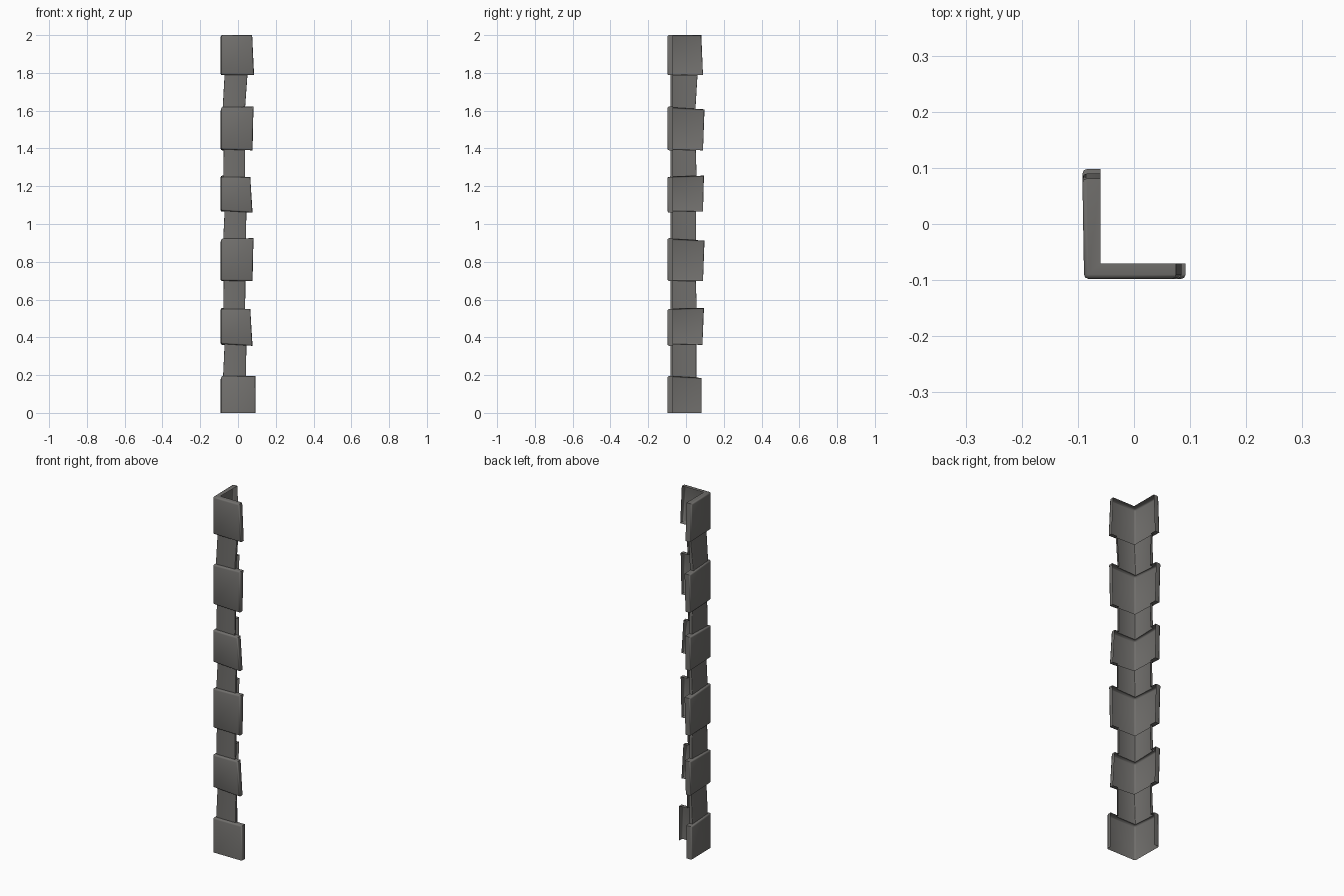
import bpy, bmesh, math

if "Cube" in bpy.data.objects:
    bpy.data.objects.remove(bpy.data.objects["Cube"])

stone = bpy.data.materials.new("dark grey stone")
stone.diffuse_color = (0.165, 0.160, 0.152, 1)
stone.use_nodes = True
stone.node_tree.nodes["Principled BSDF"].inputs["Base Color"].default_value = stone.diffuse_color

IX, IY = -0.06, -0.07   # inner edge of the rims, shared by every piece


def outline(ring):
    """Open L outline from the inner lip of one end, round the corner, to the other end."""
    ox, oy, xe, ye, z, zx, zy, flare = ring
    return [(ox, oy, z), (xe, oy, zx), (xe, IY, zx), (IX, ye, zy), (ox - flare, ye, zy)]


def ledge(ring, inner):
    """Points of the ledge where a block steps in to the narrow stone next to it."""
    ox, oy, xe, ye, z, zx, zy, _ = ring
    nx, ny, nxe, nye = inner
    hx = z + (zx - z) * (nxe - ox) / (xe - ox)
    hy = z + (zy - z) * (nye - oy) / (ye - oy)
    return [(nxe, IY, hx), (nxe, ny, hx), (nx, ny, z), (nx, nye, hy), (IX, nye, hy)], hx, hy


def shell(name, bottom, top, bevel, cap_bottom=None, cap_top=None):
    """L-shaped shell, open on the inside; caps are ledge points or 'full'."""
    bm = bmesh.new()
    a, b = [[bm.verts.new(p) for p in outline(r)] for r in (bottom, top)]
    for i, j in ((0, 1), (1, 2), (3, 4), (4, 0)):
        bm.faces.new((a[i], a[j], b[j], b[i]))
    for ring, v, cap, flip in ((bottom, a, cap_bottom, True), (top, b, cap_top, False)):
        if cap is None:
            continue
        if cap == 'full':
            c = bm.verts.new((IX, IY, ring[4]))
            loops = [[v[0], v[1], v[2], c], [v[0], c, v[3], v[4]]]
        else:
            n = [bm.verts.new(p) for p in cap]
            loops = [[v[0], v[1], v[2], n[0], n[1], n[2]],
                     [v[0], n[2], n[3], n[4], v[3], v[4]]]
        for lp in loops:
            bm.faces.new(lp[::-1] if flip else lp)
    # soften the outer edges
    outer = {r[i] for r in (a, b) for i in (0, 1, 4)}
    edges = [e for e in bm.edges if e.is_manifold and set(e.verts) <= outer]
    bmesh.ops.bevel(bm, geom=edges, offset=bevel, segments=2, profile=0.5, affect='EDGES')
    me = bpy.data.meshes.new(name)
    bm.to_mesh(me)
    bm.free()
    me.materials.append(stone)
    ob = bpy.data.objects.new(name, me)
    bpy.context.collection.objects.link(ob)
    bpy.context.view_layer.objects.active = ob
    ob.select_set(True)
    bpy.ops.object.shade_smooth_by_angle(angle=math.radians(50))
    ob.select_set(False)


# Large blocks: bottom (x end, y end, z, z at x end, z at y end), then top
blocks = [
    ((0.092, 0.083, 0.000, 0.000, 0.000), (0.092, 0.083, 0.195, 0.195, 0.185)),
    ((0.077, 0.087, 0.365, 0.355, 0.360), (0.065, 0.095, 0.550, 0.550, 0.555)),
    ((0.077, 0.090, 0.700, 0.698, 0.698), (0.082, 0.098, 0.922, 0.925, 0.912)),
    ((0.077, 0.090, 1.070, 1.060, 1.065), (0.065, 0.095, 1.250, 1.248, 1.256)),
    ((0.077, 0.090, 1.395, 1.390, 1.390), (0.082, 0.098, 1.618, 1.622, 1.607)),
    ((0.085, 0.090, 1.790, 1.788, 1.788), (0.075, 0.081, 2.000, 2.000, 2.000)),
]
blocks = [[(-0.089, -0.098) + r + (0.003,) for r in blk] for blk in blocks]

# Narrow stones between the blocks: (outer x, outer y, x end, y end) at bottom, then top
links = [
    ((-0.079, -0.083, 0.043, 0.055), (-0.071, -0.082, 0.044, 0.055)),
    ((-0.077, -0.083, 0.038, 0.057), (-0.076, -0.082, 0.039, 0.052)),
    ((-0.078, -0.083, 0.043, 0.054), (-0.071, -0.082, 0.044, 0.054)),
    ((-0.077, -0.083, 0.038, 0.056), (-0.076, -0.082, 0.038, 0.052)),
    ((-0.081, -0.083, 0.038, 0.050), (-0.071, -0.082, 0.050, 0.061)),
]

caps = [[None, None] for _ in blocks]
caps[-1][1] = 'full'
for n, (lo, hi) in enumerate(links):
    below, above = blocks[n][1], blocks[n + 1][0]
    caps[n][1], x0, y0 = ledge(below, lo)
    caps[n + 1][0], x1, y1 = ledge(above, hi)
    shell(f"narrow_stone_{n + 1}", lo + (below[4], x0, y0, 0), hi + (above[4], x1, y1, 0), 0.003)

for n, (lo, hi) in enumerate(blocks):
    shell(f"corner_block_{n + 1}", lo, hi, 0.008, *caps[n])
